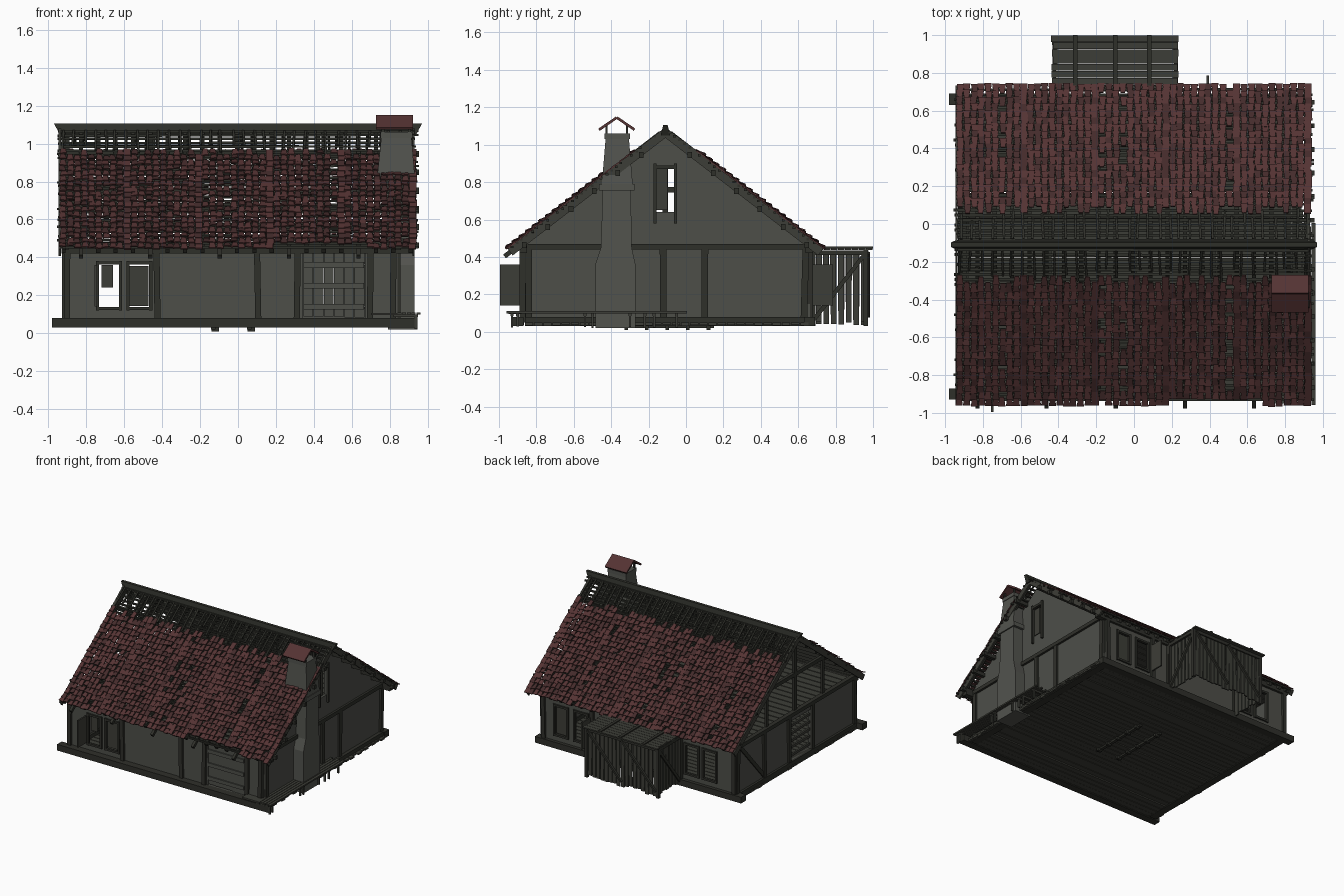
import bpy, bmesh, random
from mathutils import Vector as V

random.seed(7)
if "Cube" in bpy.data.objects:
    bpy.data.objects.remove(bpy.data.objects["Cube"])


def material(name, r, g, b):
    m = bpy.data.materials.new(name)
    m.use_nodes = True
    m.diffuse_color = (r, g, b, 1)
    m.node_tree.nodes["Principled BSDF"].inputs["Base Color"].default_value = (r, g, b, 1)
    return m


WALL = material("grey plaster", .075, .077, .066)
STONE = material("grey stone", .085, .087, .076)
TIMBER = material("dark timber", .028, .029, .023)
PLANK = material("weathered plank", .046, .047, .038)
RED = material("red tile", .09, .033, .033)
DARK_RED = material("dark red tile", .058, .024, .024)


def jit(a):
    return random.uniform(-a, a)


class Part:
    """Collects simple solids into one named object."""

    def __init__(self, name, *mats):
        self.name, self.mats, self.bm = name, mats, bmesh.new()

    def prism(self, low, high, mat=0):
        n = len(low)
        a = [self.bm.verts.new(p) for p in low]
        b = [self.bm.verts.new(p) for p in high]
        faces = [a[::-1], b] + [(a[i], a[(i + 1) % n], b[(i + 1) % n], b[i]) for i in range(n)]
        for f in faces:
            self.bm.faces.new(f).material_index = mat

    def taper(self, r0, z0, r1, z1):
        ring = lambda r, z: [(r[0], r[2], z), (r[1], r[2], z), (r[1], r[3], z), (r[0], r[3], z)]
        self.prism(ring(r0, z0), ring(r1, z1))

    def box(self, x0, x1, y0, y1, z0, z1):
        self.taper((x0, x1, y0, y1), z0, (x0, x1, y0, y1), z1)

    def beam(self, p, q, w, h):
        p, q = V(p), V(q)
        d = (q - p).normalized()
        side = d.cross(V((0, 0, 1)) if abs(d.z) < .95 else V((0, 1, 0))).normalized()
        up = side.cross(d) * h / 2
        side *= w / 2
        ring = [-side - up, side - up, side + up, up - side]
        self.prism([p + c for c in ring], [q + c for c in ring])

    def done(self):
        bmesh.ops.recalc_face_normals(self.bm, faces=self.bm.faces[:])
        me = bpy.data.meshes.new(self.name)
        self.bm.to_mesh(me)
        self.bm.free()
        for m in self.mats:
            me.materials.append(m)
        bpy.context.collection.objects.link(bpy.data.objects.new(self.name, me))


RIDGE, TOP, PITCH = -.11, 1.085, .77
X0, X1, Y0, Y1, EAVE = -.9, .83, -.86, .65, .45


def roof_z(y):
    return TOP - PITCH * abs(y - RIDGE)


def pierced(part, a0, a1, z0, z1, holes, put):
    """Wall split into panels around its openings."""
    at = a0
    for h0, h1, low, high in holes:
        put(part, at, h0, z0, z1)
        put(part, h0, h1, z0, low)
        put(part, h0, h1, high, z1)
        at = h1
    put(part, at, a1, z0, z1)


# floor planks running along the house, and the heavy sills
p = Part("floor_planks", PLANK, TIMBER)
rows = 32
step = (Y1 - Y0 + .06) / rows
for i in range(rows):
    y = Y0 - .05 + i * step
    p.box(-.93 + jit(.01), .89 + jit(.01), y, y + step - .005, .035 + jit(.004), .05)
p.done()
p = Part("sill_beams", TIMBER)
p.box(-.98, .93, -.93, -.87, .03, .08)
p.box(-.98, .88, .63, .69, .03, .08)
p.box(X0 - .03, X0 + .03, Y0, Y1, .03, .08)
p.box(X1 - .02, X1 + .04, Y0, Y1, .03, .08)
p.done()
p = Part("floor_skids", TIMBER)
for x in (-.13, .06):
    p.box(x - .012, x + .012, -.35, .15, .02, .036)
    for k in range(5):
        p.box(x - .01, x + .03, -.33 + k * .11, -.31 + k * .11, .008, .03)
p.done()

# long walls with paired windows and the front doorway
LOW, HIGH = .13, .37
pair = [(-.74, -.62, LOW, HIGH), (-.58, -.46, LOW, HIGH)]
back_pair = [(.42, .54, LOW, HIGH), (.6, .72, LOW, HIGH)]
door = [(.34, .67, .08, .43)]
for name, y, holes in (("front_wall", Y0, pair + door), ("back_wall", Y1, pair + back_pair)):
    p = Part(name, WALL)
    pierced(p, X0, X1, .05, EAVE, holes,
            lambda q, a, b, c, d, y=y: q.box(a, b, y - .012, y + .012, c, d))
    p.done()

# end walls, the chimney end carrying a tall gable with a loft window
p = Part("left_wall", WALL)
p.box(X1 - .012, X1 + .012, Y0, Y1, .05, EAVE)
p.done()
p = Part("right_wall", WALL)
pierced(p, Y0, Y1, .05, EAVE, [(-.3, -.04, .08, .4)],
        lambda q, a, b, c, d: q.box(X0 - .012, X0 + .012, a, b, c, d))
p.done()
p = Part("left_gable", WALL)


def gable_panel(y0, y1, z0, z1=None):
    for a, b in ((y0, min(y1, RIDGE)), (max(y0, RIDGE), y1)):
        if b > a:
            ends = [z1 or max(roof_z(v) - .03, z0 + .002) for v in (a, b)]
            ring = [(a, z0), (b, z0), (b, ends[1]), (a, ends[0])]
            p.prism([(X1 - .012, *c) for c in ring], [(X1 + .012, *c) for c in ring])


gable_panel(-.91, -.16, EAVE)
gable_panel(-.06, .69, EAVE)
gable_panel(-.16, -.06, EAVE, .64)
gable_panel(-.16, -.06, .88)
p.done()

# timber frame: posts, plates, ties and braces
p = Part("timber_frame", TIMBER)
for y, xs in ((Y0 - .01, (X0, -.43, .1, .315, .7, X1 - .01)), (Y1 + .01, (X0, -.42, .22, .38, X1 - .01))):
    for x in xs:
        p.beam((x + jit(.008), y, .05), (x, y, EAVE), .032, .04)
    p.beam((-.93, y, EAVE - .01), (.92, y, EAVE - .01), .04, .04)
for x, ys in ((X1 + .012, (Y0 + .02, -.12, .1, Y1 - .02)), (X0 - .012, (Y0, -.32, -.02, .3, Y1))):
    for y in ys:
        p.beam((x, y, .05), (x, y + jit(.012), EAVE), .03, .035)
    p.beam((x, -.91, EAVE + .005), (x, .7, EAVE + .005), .035, .03)
p.beam((X0 - .012, .3, .09), (X0 - .012, .6, .43), .02, .03)
for x in (X0, -.45, 0, .42):
    p.beam((x, -.5, .76), (x, .28, .76), .025, .03)
    p.beam((x, RIDGE, EAVE), (x, RIDGE, TOP - .04), .025, .03)
    for s in (-1, 1):
        p.beam((x, RIDGE + s * .36, EAVE), (x, RIDGE + s * .36, .79), .02, .025)
p.done()
p = Part("attic_floor", PLANK)
for i in range(22):
    y = Y0 + .01 + i * .068
    p.box(X0 + .02, X1 - .02, y, y + .06, EAVE - .02, EAVE - .008)
p.done()

# window frames, shutters and loft window
p = Part("window_frames", TIMBER)
for y, holes in ((Y0 - .015, pair), (Y1 + .015, pair + back_pair)):
    for a, b, c, d in holes:
        for x in (a, b):
            p.box(x - .008, x + .008, y - .01, y + .01, c - .01, d + .01)
        for z in (c, d):
            p.box(a, b, y - .01, y + .01, z - .008, z + .008)
for y in (-.165, -.055):
    p.box(X1 + .01, X1 + .03, y - .008, y + .008, .58, .9)
p.box(X1 + .01, X1 + .03, -.17, -.05, .87, .89)
p.done()
p = Part("window_shutters", PLANK)
for x, y, s in ((-.75, Y0, -1), (.39, Y1, 1)):
    a, b = sorted((y + s * .03, y + s * .135))
    p.box(x - .006, x + .006, a, b, .14, .36)
p.box(-.573, -.472, Y0 - .006, Y0 + .006, .145, .355)
p.box(-.72, -.66, Y0 - .006, Y0 + .006, .24, .36)
p.box(.61, .71, Y1 - .006, Y1 + .006, .14, .36)
p.box(X1 - .006, X1 + .006, -.16, -.1, .65, .87)
p.done()

# plank door with cross boards, and slats across the end opening
p = Part("front_door", WALL)
for i in range(6):
    x = .345 + i * .054
    p.box(x, x + .051, Y0 - .01, Y0 + .005, .085 + jit(.005), .425)
for z in (.14, .25, .36):
    p.box(.345, .665, Y0 - .02, Y0 - .01, z - .015, z + .015)
p.done()
p = Part("opening_slats", PLANK)
for i in range(5):
    p.beam((X0, -.3, .12 + i * .06), (X0, -.04, .12 + i * .06 + jit(.01)), .015, .02)
p.done()

# roof structure: rafters, battens, purlins and ridge
p = Part("rafters", TIMBER)
for s in (-1, 1):
    for i in range(21):
        x = -.92 + i * .0915
        y = RIDGE + s * (.86 if i % 4 == 1 and s < 0 else .82)
        p.beam((x, RIDGE, TOP - .02), (x, y, roof_z(y) - .02), .022, .025)
    for i in range(6):
        y = RIDGE + s * (.13 + i * .125)
        p.beam((-.92, y, roof_z(y) - .04), (.955, y, roof_z(y) - .04), .025, .03)
p.prism([(-.94, RIDGE + c, 1.05) for c in (-.025, .025)] + [(.94, RIDGE + c, 1.05) for c in (.025, -.025)],
        [(-.97, RIDGE + c, 1.105) for c in (-.012, .012)] + [(.97, RIDGE + c, 1.105) for c in (.012, -.012)])
p.done()
p = Part("roof_battens", TIMBER, PLANK)
for s in (-1, 1):
    for i in range(31):
        y = RIDGE + s * (.025 + i * .0265)
        z = roof_z(y)
        p.beam((-.94 + jit(.015), y, z + jit(.006)), (.94 + jit(.015), y + jit(.006), z), .014, .012)
    for i in range(34):
        x, a = -.92 + i * .0555 + jit(.01), RIDGE + s * .03
        b = RIDGE + s * random.uniform(.12, .2)
        p.beam((x, a, roof_z(a) + .006), (x + jit(.008), b, roof_z(b) + .006), .012, .01)
p.done()
p = Part("verge_boards", PLANK)
for x in (-.94, .925):
    for s in (-1, 1):
        y = RIDGE + s * .83
        p.beam((x, RIDGE, TOP - .02), (x, y, roof_z(y) - .02), .012, .045)
p.done()

# overlapping tiles, ragged at the top course and short over the door
COLS, ROWS = 50, 19
for s, name in ((-1, "front_roof_tiles"), (1, "back_roof_tiles")):
    p = Part(name, RED, DARK_RED)
    for r in range(ROWS):
        for c in range(COLS):
            x = -.922 + c * .0376 + jit(.004)
            if r == 0 and random.random() < .35:
                continue
            if s < 0 and r == ROWS - 1 and .18 < x < .68:
                continue
            if c in (6, 20, 23, 38) and random.random() < .3:
                continue
            d = .175 + r * .0355 + jit(.004)
            flat = c % 10 == 9
            lift = .01 if flat else .018 + jit(.006)
            wt, wb = (.019, .019) if flat else (.012, .019)
            ends = [(d - .012, wt, .005), (d + .036, wb, lift)]
            top, bot = [], []
            for k, (e, w, up) in enumerate(ends):
                y = RIDGE + s * e
                for sx in ((-1, 1) if k == 0 else (1, -1)):
                    z = roof_z(y) + up + (0 if flat else jit(.004))
                    bot.append((x + sx * w, y, z))
                    top.append((x + sx * w, y + s * .004, z + .006))
            p.prism(bot, top, 0 if random.random() < .65 else 1)
    p.done()

# chimney stack with shoulder, collar and small tiled hood
p = Part("chimney", STONE)
base, shaft = (.79, .93, -.485, -.27), (.79, .93, -.455, -.29)
p.taper(base, .02, base, .36)
p.taper(base, .36, shaft, .45)
p.taper(shaft, .45, (.77, .93, -.445, -.295), .76)
p.box(.74, .94, -.465, -.275, .755, .79)
p.taper((.73, .935, -.45, -.285), .79, (.755, .915, -.43, -.305), 1.03)
p.box(.75, .92, -.435, -.3, 1.03, 1.06)
p.done()
p = Part("chimney_hood_posts", TIMBER)
for x in (.765, .905):
    for y in (-.425, -.315):
        p.box(x - .008, x + .008, y - .006, y + .006, 1.05, 1.105)
p.done()
p = Part("chimney_hood", RED)
for s in (-1, 1):
    p.beam((.825, -.37, 1.145), (.825, -.37 + s * .095, 1.08), .195, .014)
p.done()

# low slatted deck beside the chimney
p = Part("side_deck", PLANK)
for i in range(5):
    x = .84 + i * .025
    p.box(x, x + .021, -.95 + jit(.01), .0 + jit(.03), .098, .11)
for y in (-.93, -.9, -.54, -.5, -.3, -.22, -.17, -.05):
    p.box(.82, .95, y - .008, y + .008, .085, .098)
    p.box(.93, .945, y - .006, y + .006, .015 + abs(jit(.012)), .09)
p.box(.7, .86, -.95, -.88, .095, .108)
p.done()

# plank lean-to at the back
SX0, SX1, SY0, SY1 = -.41, .21, .68, .96
p = Part("lean_to_planks", PLANK)
for i in range(17):
    x = SX0 + i * .0365
    p.beam((x + .016, SY1, .03 + abs(jit(.03))), (x + .016 + jit(.006), SY1, .43), .029, .01)
for x in (SX0, SX1):
    for i in range(7):
        y = SY0 + .03 + i * .04
        p.beam((x, y, .03 + abs(jit(.03))), (x, y + jit(.005), .43), .01, .031)
p.done()
p = Part("lean_to_roof", PLANK)
for i in range(8):
    y = .7 + i * .0375
    p.beam((-.435 + jit(.006), y + .018, .443), (.235 + jit(.006), y + .018, .443), .035, .01)
p.done()
p = Part("lean_to_frame", TIMBER)
for x in (-.31, -.1, .08):
    p.box(x - .012, x + .012, .69, 1.0, .446, .456)
for x in (SX0 - .012, SX1 + .012):
    p.beam((x, SY0, .06), (x, SY1, .42), .015, .022)
    for y in (SY0, SY1):
        p.box(x - .012, x + .012, y - .012, y + .012, .03, .44)
    p.box(x - .01, x + .01, SY0, SY1, .41, .435)
for x in (SX0, -.1):
    p.beam((x, SY1 + .012, .08), (x + .31, SY1 + .012, .42), .022, .015)
p.box(SX0, SX1, SY1 - .01, SY1 + .015, .41, .435)
p.done()
